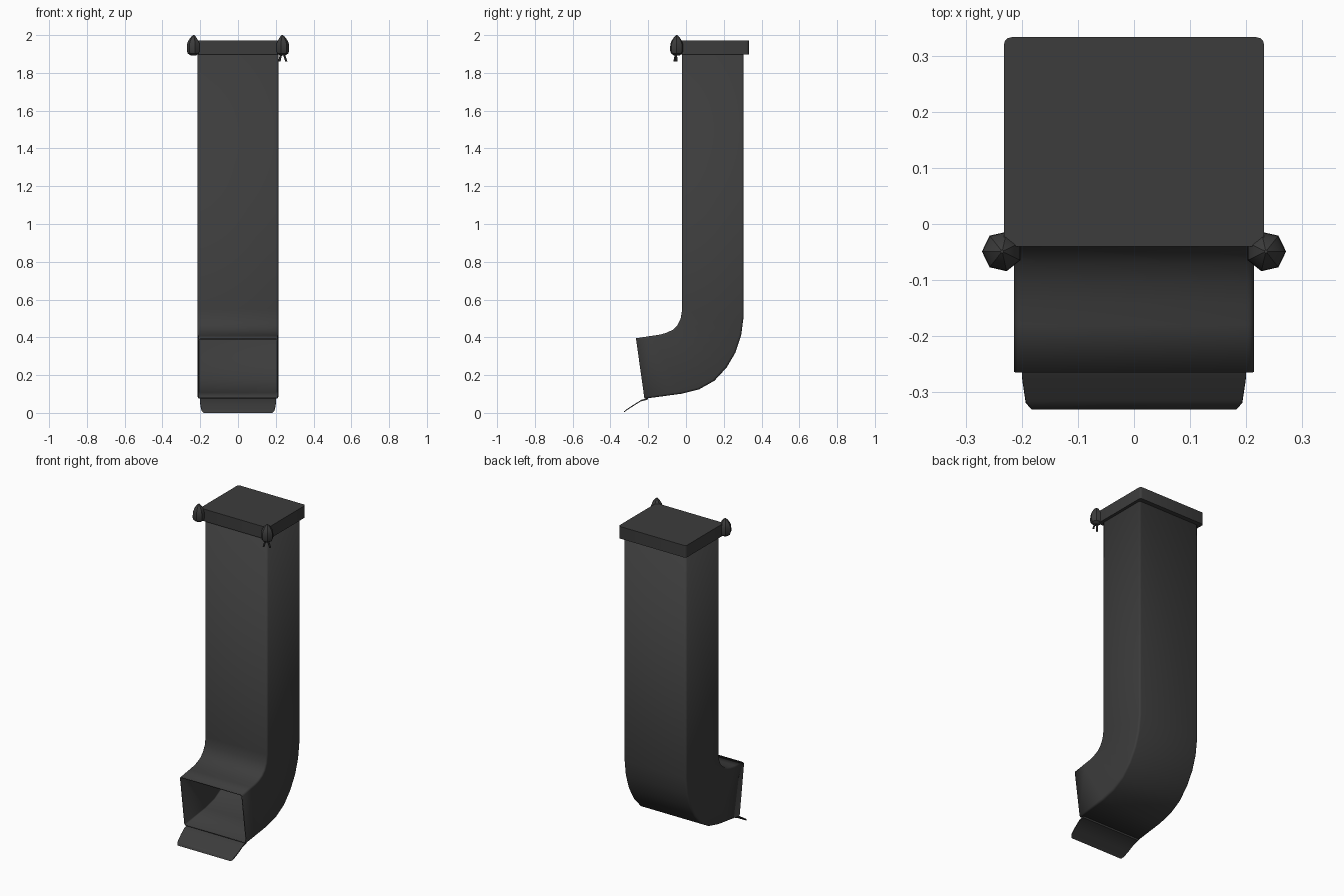
import bpy, bmesh, math
from mathutils import Vector

if "Cube" in bpy.data.objects:
    bpy.data.objects.remove(bpy.data.objects["Cube"])

dark = bpy.data.materials.new("dark_metal")
dark.diffuse_color = (0.045, 0.045, 0.045, 1)
dark.use_nodes = True
dark.node_tree.nodes["Principled BSDF"].inputs["Base Color"].default_value = dark.diffuse_color


def finish(name, bm, angle=35):
    bmesh.ops.recalc_face_normals(bm, faces=bm.faces)
    me = bpy.data.meshes.new(name)
    bm.to_mesh(me)
    bm.free()
    me.materials.append(dark)
    ob = bpy.data.objects.new(name, me)
    bpy.context.collection.objects.link(ob)
    bpy.ops.object.select_all(action='DESELECT')
    bpy.context.view_layer.objects.active = ob
    ob.select_set(True)
    bpy.ops.object.shade_smooth_by_angle(angle=math.radians(angle))
    return ob


def loft(bm, rings, cap=True):
    loops = [[bm.verts.new(p) for p in r] for r in rings]
    n = len(loops[0])
    for a, b in zip(loops, loops[1:]):
        for i in range(n):
            j = (i + 1) % n
            bm.faces.new((a[i], a[j], b[j], b[i]))
    if cap:
        bm.faces.new(loops[0])
        bm.faces.new(loops[-1])


def rounded_rect(half_w, length, r, steps=3):
    pts = []
    for cx, cy, start in ((half_w - r, length - r, 0), (r - half_w, length - r, 90),
                          (r - half_w, r, 180), (half_w - r, r, 270)):
        for k in range(steps + 1):
            a = math.radians(start + 90 * k / steps)
            pts.append((cx + r * math.cos(a), cy + r * math.sin(a)))
    return pts


# Hollow chute: rounded rectangles lofted between front and back profile points (y, z)
stations = [((-0.02, 1.95), (0.305, 1.95)), ((-0.02, 0.55), (0.305, 0.51)),
            ((-0.028, 0.50), (0.292, 0.41)), ((-0.045, 0.465), (0.262, 0.32)),
            ((-0.07, 0.44), (0.215, 0.24)), ((-0.105, 0.423), (0.15, 0.17)),
            ((-0.14, 0.414), (0.07, 0.125)), ((-0.18, 0.408), (-0.02, 0.102)),
            ((-0.265, 0.395), (-0.22, 0.075))]
rings = []
for front, back in stations:
    f = Vector((0, *front))
    d = Vector((0, *back)) - f
    u = d.normalized()
    rings.append([f + u * v + Vector((x, 0, 0))
                  for x, v in rounded_rect(0.214, d.length, 0.012)])
bm = bmesh.new()
loft(bm, rings, cap=False)
chute = finish("chute", bm)
shell = chute.modifiers.new("wall", 'SOLIDIFY')
shell.thickness = 0.006
shell.offset = -1

# Lid
bm = bmesh.new()
loft(bm, [[(x, -0.04 + y, z) for x, y in rounded_rect(0.232, 0.373, 0.014)]
          for z in (1.897, 1.972)])
finish("lid", bm)

# Pouring lip: thin tapered plate sloping down from the mouth
bm = bmesh.new()
outline = [(-0.2, 0.078, 0.202), (-0.235, 0.07, 0.202), (-0.275, 0.045, 0.199),
           (-0.315, 0.019, 0.193), (-0.327, 0.009, 0.182)]
loft(bm, [[(-w, y, z), (w, y, z), (w, y - 0.004, z - 0.009), (-w, y - 0.004, z - 0.009)]
          for y, z, w in outline])
finish("pouring_lip", bm)

# Lid bolts: seven-sided nut with a domed, pointed top
nut_profile = [(0.016, 1.893), (0.031, 1.903), (0.036, 1.918), (0.035, 1.952),
               (0.029, 1.968), (0.022, 1.979), (0.013, 1.991), (0.003, 2.0)]
for side, label in ((-1, "left"), (1, "right")):
    bm = bmesh.new()
    loft(bm, [[(side * (0.235 + r * math.cos(math.tau * i / 7)),
                -0.049 + r * math.sin(math.tau * i / 7), z) for i in range(7)]
              for r, z in nut_profile])
    finish("lid_bolt_" + label, bm)

# Splayed pin legs hanging under the right bolt
bm = bmesh.new()
for top, foot in (((0.229, -0.053), (0.219, -0.062)), ((0.241, -0.053), (0.256, -0.05))):
    loft(bm, [[(c[0] + 0.006 * math.cos(math.tau * i / 6),
                c[1] + 0.006 * math.sin(math.tau * i / 6), z) for i in range(6)]
              for c, z in ((top, 1.905), (foot, 1.86))])
finish("split_pin", bm)
